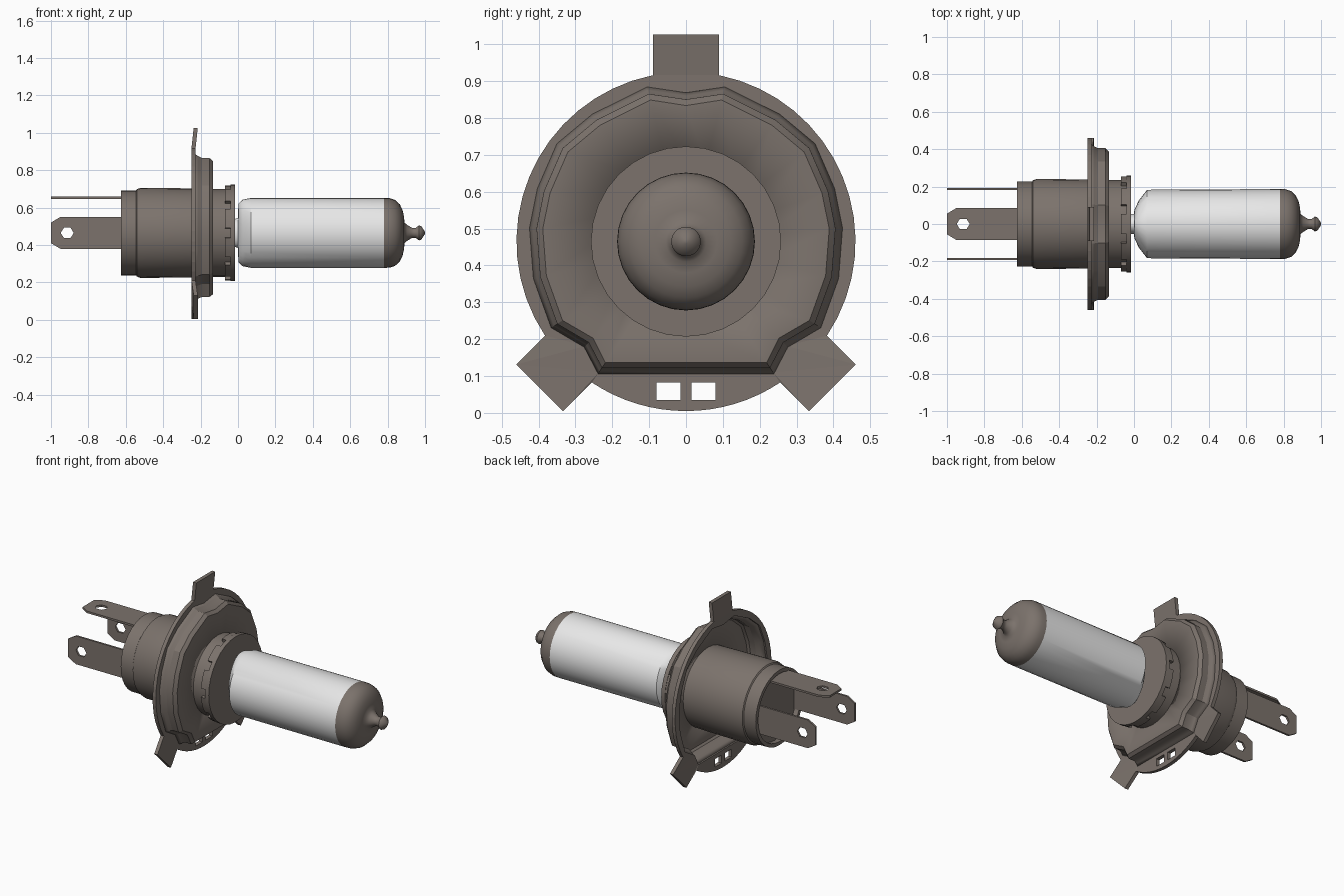
import bpy, bmesh
from math import sin, cos, pi, radians, asin
from mathutils import Matrix, Vector

cube = bpy.data.objects.get("Cube")
if cube:
    bpy.data.objects.remove(cube)

AXIS = 0.465   # height of the lamp axis
SIDES = 32


def material(name, rgb):
    m = bpy.data.materials.new(name)
    m.use_nodes = True
    m.diffuse_color = (*rgb, 1)
    m.node_tree.nodes["Principled BSDF"].inputs["Base Color"].default_value = (*rgb, 1)
    return m


METAL = material("brown grey metal", (0.2, 0.17, 0.15))
GLASS = material("white glass", (0.8, 0.8, 0.8))


def activate(ob):
    bpy.ops.object.select_all(action='DESELECT')
    ob.select_set(True)
    bpy.context.view_layer.objects.active = ob


def skin(name, rings, mat, caps=True, angle=35):
    """Bridge a row of equal rings of points into a surface."""
    bm = bmesh.new()
    loops = [[bm.verts.new(p) for p in ring] for ring in rings]
    n = len(loops[0])
    for a, b in zip(loops, loops[1:]):
        for i in range(n):
            j = (i + 1) % n
            bm.faces.new((a[i], a[j], b[j], b[i]))
    if caps:
        bm.faces.new(loops[0])
        bm.faces.new(loops[-1])
    bmesh.ops.recalc_face_normals(bm, faces=bm.faces)
    me = bpy.data.meshes.new(name)
    bm.to_mesh(me)
    bm.free()
    me.materials.append(mat)
    ob = bpy.data.objects.new(name, me)
    bpy.context.collection.objects.link(ob)
    activate(ob)
    bpy.ops.object.shade_smooth_by_angle(angle=radians(angle))
    return ob


def oval(x, ry, rz):
    turns = [2 * pi * i / SIDES for i in range(SIDES)]
    return [(x, ry * cos(t), AXIS + rz * sin(t)) for t in turns]


def lathe(name, profile, mat, **kw):
    return skin(name, [oval(x, r, r) for x, r in profile], mat, **kw)


def sheet(name, outlines, thickness, matrix, mat):
    """Flat plate cut from an outline, with further outlines as holes."""
    cu = bpy.data.curves.new(name, 'CURVE')
    cu.dimensions = '2D'
    cu.fill_mode = 'BOTH'
    cu.extrude = thickness / 2
    for pts in outlines:
        sp = cu.splines.new('POLY')
        sp.points.add(len(pts) - 1)
        for p, (u, v) in zip(sp.points, pts):
            p.co = (u, v, 0, 1)
        sp.use_cyclic_u = True
    ob = bpy.data.objects.new(name, cu)
    bpy.context.collection.objects.link(ob)
    activate(ob)
    bpy.ops.object.convert(target='MESH')
    ob = bpy.context.object
    ob.data.transform(matrix)
    ob.data.materials.clear()
    ob.data.materials.append(mat)
    for f in ob.data.polygons:
        f.use_smooth = False
    return ob


# Glass tube, pinched flat at its foot
skin("glass_tube", [oval(-0.03, 0.05, 0.07), oval(0, 0.055, 0.08), oval(0.002, 0.075, 0.155),
                    oval(0.025, 0.125, 0.178), oval(0.07, 0.183, 0.187), oval(0.78, 0.187, 0.187)], GLASS)

# Painted dome with its sealed nipple
lathe("dome_cap", [(0.78, 0.187), (0.81, 0.186), (0.84, 0.176), (0.865, 0.153), (0.88, 0.122),
                   (0.888, 0.085), (0.89, 0.055), (0.905, 0.042), (0.93, 0.027), (0.95, 0.027),
                   (0.968, 0.04), (0.98, 0.036), (1.0, 0.006)], METAL, angle=50)

# Socket body with a recessed rear
lathe("socket_body", [(-0.595, 0.02), (-0.595, 0.205), (-0.625, 0.205), (-0.625, 0.227),
                      (-0.545, 0.227), (-0.54, 0.234), (-0.52, 0.241), (-0.25, 0.238),
                      (-0.13, 0.235), (-0.02, 0.235), (-0.02, 0.02)], METAL)

# Castellated front collar: lip ring and teeth
lathe("collar_lip", [(-0.04, 0.22), (-0.04, 0.258), (-0.015, 0.258), (-0.015, 0.02)], METAL)
TEETH = 10
for k in range(TEETH):
    mid = 2 * pi * (k + 0.5) / TEETH
    arc = [mid + d * 0.07 for d in (-3, -1, 1, 3)]
    section = [(r * cos(t), AXIS + r * sin(t))
               for r, ts in ((0.255, arc), (0.225, arc[::-1])) for t in ts]
    skin(f"collar_tooth_{k + 1}", [[(x, y, z) for y, z in section] for x in (-0.07, -0.038)], METAL)

# Pressed cup: flat-bottomed outline, mirrored about the middle
half = [(0.1, 0.395), (0.24, 0.325), (0.33, 0.25), (0.38, 0.135), (0.4, 0.035),
        (0.39, -0.095), (0.345, -0.22), (0.26, -0.27), (0.225, -0.338)]
cup = [(0, 0.38)] + half + [(-y, z) for y, z in half[::-1]]


def cup_ring(x, s):
    return [(x, y * s, AXIS + z * s) for y, z in cup]


hub = [Vector(p).normalized() * 0.22 for p in cup]
rings = [cup_ring(x, s) for x, s in ((-0.237, 1.06), (-0.215, 1.025), (-0.195, 1),
                                     (-0.155, 1), (-0.14, 0.965))]
rings.append([(-0.14, p.x, AXIS + p.y) for p in hub])
shell = skin("pressed_cup", rings, METAL, caps=False, angle=25)
solid = shell.modifiers.new("thickness", 'SOLIDIFY')
solid.thickness = 0.012
solid.offset = 0

# Mounting flange with three tabs and two windows
R, TIP, W = 0.46, 0.562, 0.09
gap = asin(W / R)
outline = []
tabs = [radians(a) for a in (90, 225, 315)]
for k, a in enumerate(tabs):
    u, v = Vector((cos(a), sin(a))), Vector((-sin(a), cos(a)))
    root = R * cos(gap)
    outline += [u * root - v * W, u * TIP - v * W, u * TIP + v * W, u * root + v * W]
    start, end = a + gap, tabs[(k + 1) % 3] - gap
    if end < start:
        end += 2 * pi
    for i in range(1, 16):
        t = start + (end - start) * i / 16
        outline.append(Vector((R * cos(t), R * sin(t))))
windows = [[(s * y, z - AXIS) for y, z in ((0.015, 0.035), (0.08, 0.035), (0.08, 0.083), (0.015, 0.083))]
           for s in (1, -1)]
facing = Matrix(((0, 0, 1, -0.238), (1, 0, 0, 0), (0, 1, 0, AXIS), (0, 0, 0, 1)))
opening = [(y * 1.05, z * 1.05) for y, z in cup]
flange = sheet("mounting_flange", [outline, opening] + windows, 0.022, facing, METAL)
for vert in flange.data.vertices:   # lean the tab tips forward
    if Vector((vert.co.y, vert.co.z - AXIS)).length > 0.5:
        vert.co.x += 0.012

# Three contact blades with clipped ends and a hole
blade = [(-0.59, -0.085), (-0.59, 0.085), (-0.95, 0.085), (-1, 0.055), (-1, -0.055), (-0.95, -0.085)]
hole = [(-0.913 + 0.035 * cos(i * pi / 3), 0.032 * sin(i * pi / 3)) for i in range(6)]
upright = Matrix.Rotation(pi / 2, 4, 'X')
for name, pos, turn in (("top_blade", (0, 0, 0.653), Matrix()),
                        ("left_blade", (0, 0.187, AXIS), upright),
                        ("right_blade", (0, -0.187, AXIS), upright)):
    sheet(name, [blade, hole], 0.012, Matrix.Translation(pos) @ turn, METAL)
